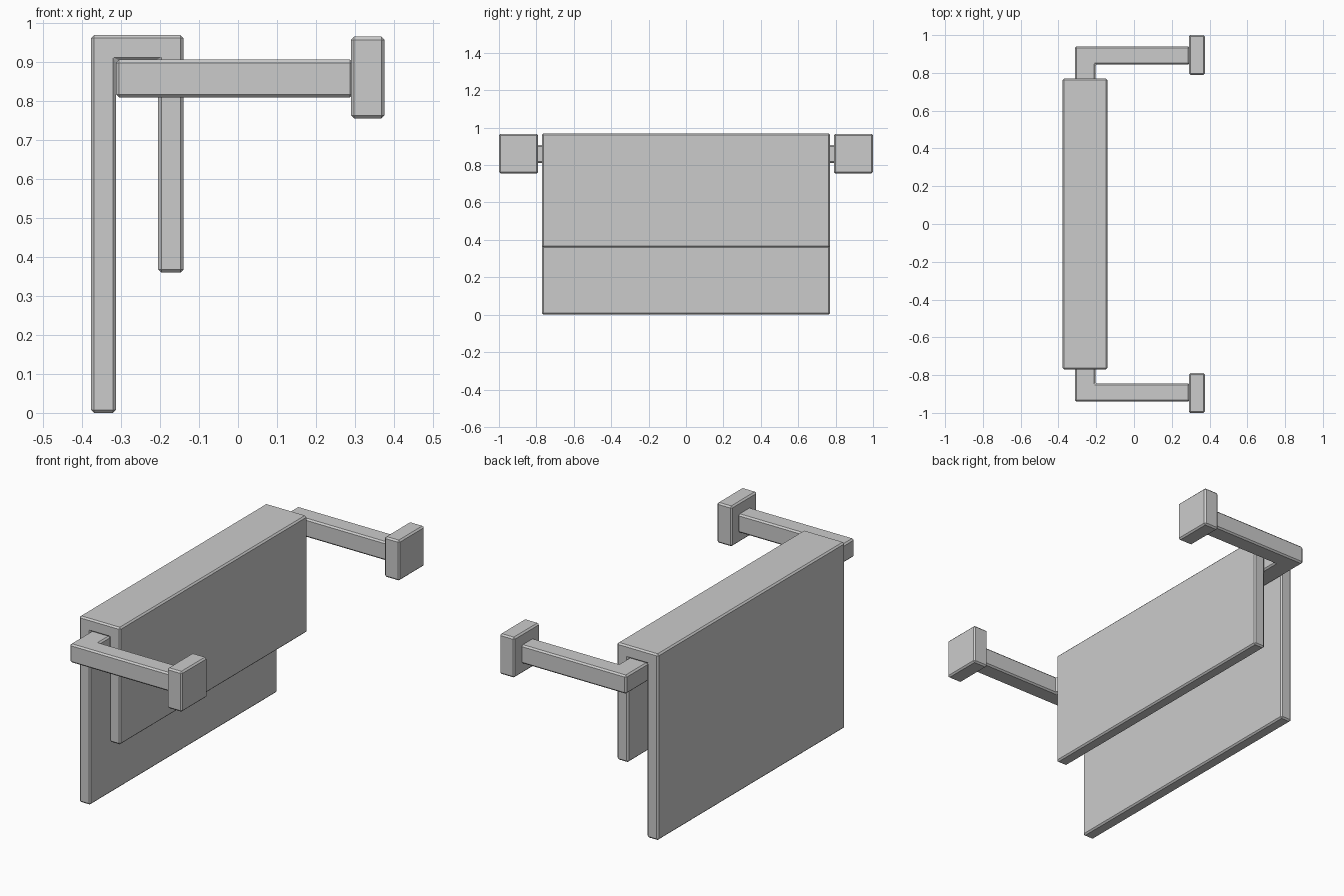
import bpy, bmesh
from mathutils import Vector

if "Cube" in bpy.data.objects:
    bpy.data.objects.remove(bpy.data.objects["Cube"])


def prism(name, profile, sweep, bevel=0.008):
    """Extrude a closed 3D outline along a vector and chamfer its edges."""
    bm = bmesh.new()
    face = bm.faces.new([bm.verts.new(p) for p in profile])
    geom = bmesh.ops.extrude_face_region(bm, geom=[face])["geom"]
    moved = [v for v in geom if isinstance(v, bmesh.types.BMVert)]
    bmesh.ops.translate(bm, verts=moved, vec=Vector(sweep))
    if not any(len(e.link_faces) == 1 for e in bm.edges):
        pass
    else:
        bmesh.ops.holes_fill(bm, edges=bm.edges[:])
    bmesh.ops.recalc_face_normals(bm, faces=bm.faces[:])
    mesh = bpy.data.meshes.new(name)
    bm.to_mesh(mesh)
    bm.free()
    obj = bpy.data.objects.new(name, mesh)
    bpy.context.collection.objects.link(obj)
    mod = obj.modifiers.new("chamfer", "BEVEL")
    mod.width = bevel
    mod.segments = 1
    mod.limit_method = "ANGLE"
    return obj


# Towel folded over the rail, long side at the back
towel = [(-0.378, 0.002), (-0.378, 0.97), (-0.14, 0.97), (-0.14, 0.36),
         (-0.205, 0.36), (-0.205, 0.905), (-0.313, 0.905), (-0.313, 0.002)]
towel = [(x, -0.77, max(z - 0.002, 0)) if z < 0.01 else (x, -0.77, z) for x, z in towel]
prism("towel", towel, (0, 1.54, 0))

# U-shaped rail with two arms reaching to the wall
half = [(-0.313, 0.94), (0.295, 0.94), (0.295, 0.845), (-0.205, 0.845)]
rail = half + [(x, -y) for x, y in reversed(half)]
prism("rail", [(x, y, 0.81) for x, y in rail], (0, 0, 0.097))

# Wall mounting blocks
for side, label in ((1, "left"), (-1, "right")):
    block = [(0.29, side * 0.79), (0.376, side * 0.79), (0.376, side * 1.0), (0.29, side * 1.0)]
    prism("wall_mount_" + label, [(x, y, 0.756) for x, y in block], (0, 0, 0.21))
